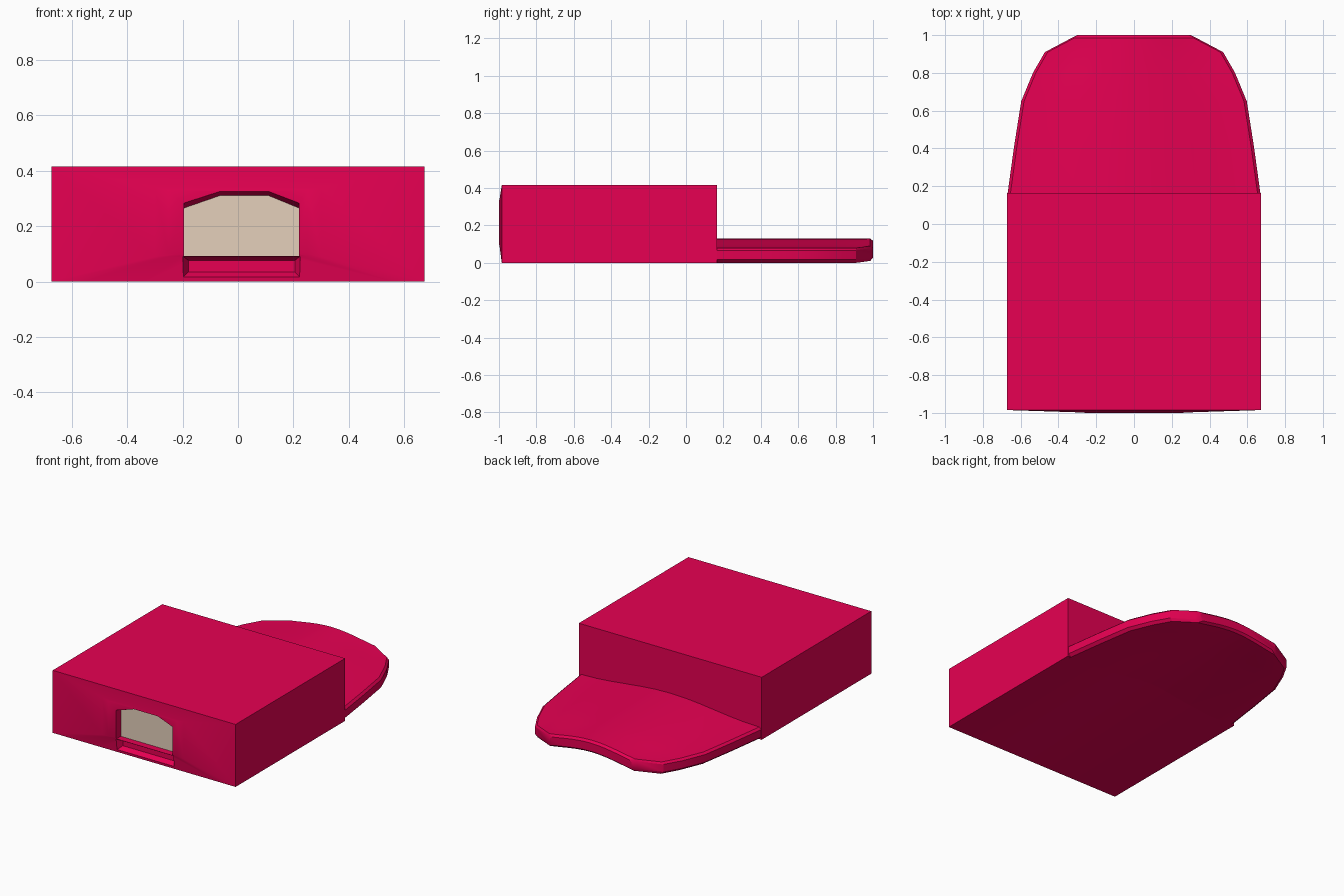
import bpy, bmesh, math

if "Cube" in bpy.data.objects:
    bpy.data.objects.remove(bpy.data.objects["Cube"])


def material(name, color):
    m = bpy.data.materials.new(name)
    m.diffuse_color = color
    m.use_nodes = True
    m.node_tree.nodes["Principled BSDF"].inputs["Base Color"].default_value = m.diffuse_color
    return m


RED = material("crimson", (0.80, 0.0, 0.085, 1))
TAN = material("tan", (0.78, 0.63, 0.50, 1))


def make_object(name, verts, faces, mat=None):
    mesh = bpy.data.meshes.new(name)
    mesh.from_pydata(verts, [], faces)
    bm = bmesh.new()
    bm.from_mesh(mesh)
    bmesh.ops.recalc_face_normals(bm, faces=bm.faces)
    bm.to_mesh(mesh)
    bm.free()
    ob = bpy.data.objects.new(name, mesh)
    bpy.context.collection.objects.link(ob)
    if mat:
        mesh.materials.append(mat)
    return ob


def loft(name, loops, mat=None):
    """Skin equal-length closed loops and cap both ends."""
    n = len(loops[0])
    verts = [p for loop in loops for p in loop]
    faces = [(r * n + i, r * n + (i + 1) % n, (r + 1) * n + (i + 1) % n, (r + 1) * n + i)
             for r in range(len(loops) - 1) for i in range(n)]
    faces += [tuple(range(n)), tuple(range(len(verts) - n, len(verts)))]
    return make_object(name, verts, faces, mat)


def smooth(ob):
    bpy.ops.object.select_all(action='DESELECT')
    ob.select_set(True)
    bpy.context.view_layer.objects.active = ob
    bpy.ops.object.shade_smooth_by_angle(angle=math.radians(25))


def at_y(points, y):
    return [(x, y, z) for x, z in points]


def rect(x0, x1, z0, z1):
    return [(x0, z0), (x1, z0), (x1, z1), (x0, z1)]


FRACTIONS = [-1 + i / 6 for i in range(13)]


def arch(f):
    return 0.05 * math.cos(math.pi * min(1, abs(f)) / 2) ** 2


# Crown: a block with a slightly swollen front, its underside rising to the brim's arch
def crown_section(w, z0, z1, lift):
    return [(w * f, z0 + lift * arch(f)) for f in FRACTIONS] + [(w, z1), (-w, z1)]


crown = loft("crown", [at_y(crown_section(0.672, 0, 0.415, 1), 0.165),
                       at_y(crown_section(0.672, 0, 0.415, 0), -0.985),
                       at_y(crown_section(0.30, 0.09, 0.34, 0), -0.997),
                       at_y(crown_section(0.25, 0.1, 0.33, 0), -1.0)], RED)


def window(bottom, side, top):
    return [(-0.195, bottom), (0.22, bottom), (0.22, side), (0.11, top),
            (-0.065, top), (-0.195, side)]


# Cutters for the arched window and the channel along the strap
front, floor = window(0.092, 0.283, 0.325), window(0.092, 0.265, 0.31)
slot, slot_floor = rect(-0.198, 0.223, 0.015, 0.09), rect(-0.178, 0.205, 0.035, 0.076)
cutters = [
    loft("window_cutter", [at_y(front, -1.05), at_y(front, -1.0), at_y(floor, -0.95)]),
    loft("strap_cutter", [at_y(slot, -1.05), at_y(slot, -0.99), at_y(slot_floor, -0.955)]),
]
bpy.context.view_layer.objects.active = crown
crown.select_set(True)
for c in cutters:
    mod = crown.modifiers.new(c.name, 'BOOLEAN')
    mod.operation = 'DIFFERENCE'
    mod.solver = 'EXACT'
    mod.object = c
    bpy.ops.object.modifier_apply(modifier=mod.name)
for c in cutters:
    bpy.data.objects.remove(c)

# Tan lining at the bottom of the window
make_object("window_lining", at_y(floor, -0.952), [tuple(range(len(floor)))], TAN)


# Brim: arched cross-sections of even thickness with a chamfered rim
def brim_section(y, w, drop):
    arch_w = max(w, 0.472)
    top = lambda x: 0.08 + arch(x / arch_w) - drop
    low = lambda x: arch(x / arch_w) + drop
    upper = [((w - 0.015) * f, y, top(w * f)) for f in FRACTIONS]
    lower = [((w - 0.02) * f, y, low(w * f)) for f in reversed(FRACTIONS)]
    right = [(w, y, top(w) - 0.013), (w, y, low(w) + 0.017)]
    left = [(-w, y, z) for _, _, z in reversed(right)]
    return upper + right + lower + left


rows = [(0.15, 0.67, 0), (0.17, 0.668, 0), (0.41, 0.635, 0), (0.65, 0.597, 0),
        (0.80, 0.535, 0), (0.91, 0.472, 0), (0.985, 0.33, 0), (1.0, 0.30, 0.013)]
smooth(loft("brim", [brim_section(*r) for r in rows], RED))
smooth(crown)
